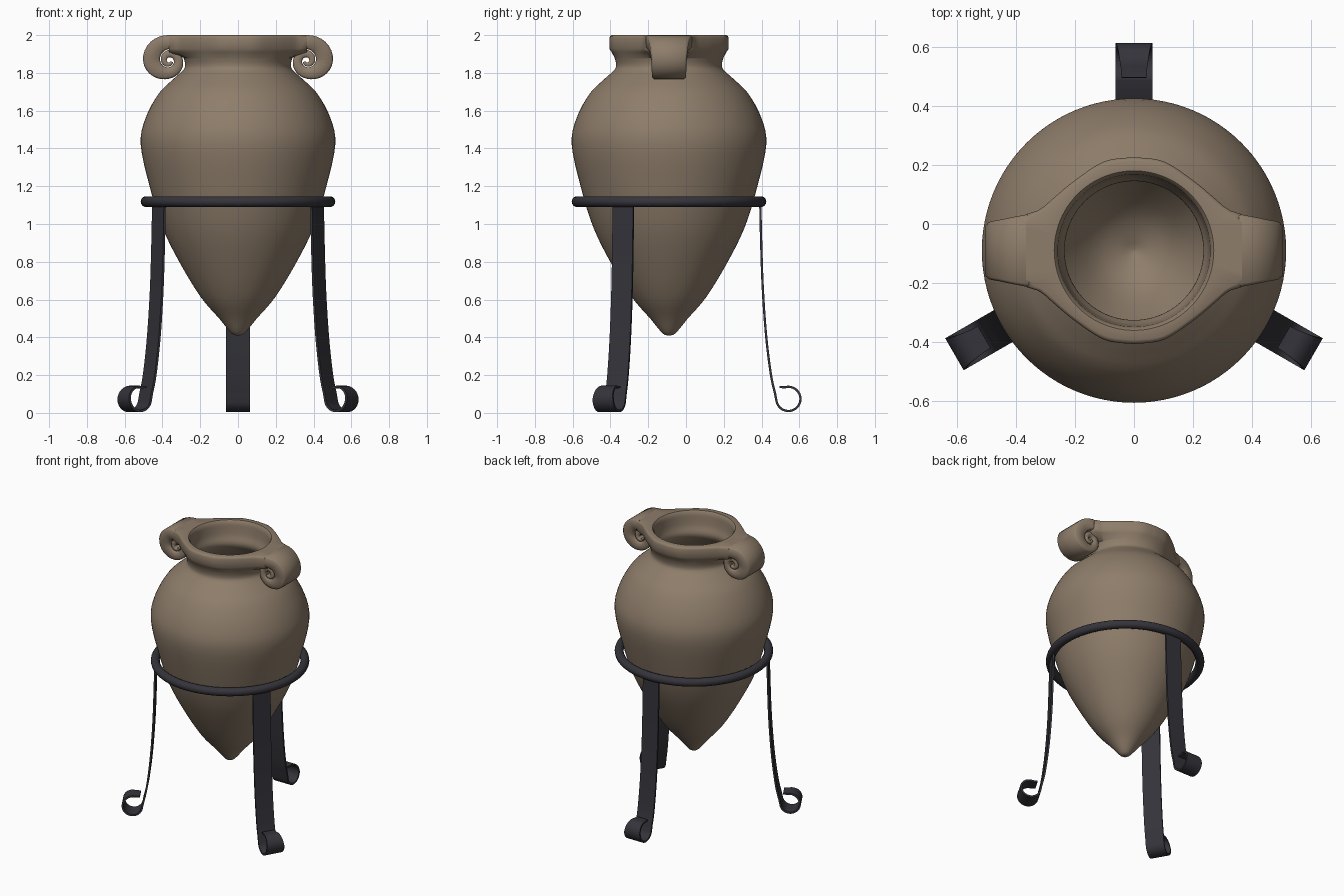
import bpy, bmesh, math

if "Cube" in bpy.data.objects:
    bpy.data.objects.remove(bpy.data.objects["Cube"])

CY = -0.09          # the shared vertical axis sits at y = CY
SEG = 96


def material(name, rgb):
    m = bpy.data.materials.new(name)
    m.diffuse_color = (*rgb, 1)
    m.use_nodes = True
    m.node_tree.nodes["Principled BSDF"].inputs["Base Color"].default_value = m.diffuse_color
    return m


clay = material("clay", (0.27, 0.205, 0.145))
iron = material("dark iron", (0.034, 0.034, 0.043))


def loft(name, rows, mat, angle=40):
    """Skin closed cross-sections in order and cap both ends."""
    bm = bmesh.new()
    vr = [[bm.verts.new(p) for p in row] for row in rows]
    n = len(vr[0])
    for a, b in zip(vr, vr[1:]):
        for i in range(n):
            j = (i + 1) % n
            bm.faces.new((a[i], a[j], b[j], b[i]))
    bm.faces.new(vr[0])
    bm.faces.new(vr[-1][::-1])
    bmesh.ops.recalc_face_normals(bm, faces=bm.faces[:])
    me = bpy.data.meshes.new(name)
    bm.to_mesh(me)
    bm.free()
    ob = bpy.data.objects.new(name, me)
    bpy.context.collection.objects.link(ob)
    me.materials.append(mat)
    smooth(ob, angle)
    return ob


def smooth(ob, angle):
    bpy.ops.object.select_all(action='DESELECT')
    ob.select_set(True)
    bpy.context.view_layer.objects.active = ob
    bpy.ops.object.shade_smooth_by_angle(angle=math.radians(angle))


def spline(pts, steps):
    """Catmull-Rom curve through 2D points."""
    p = [pts[0]] + list(pts) + [pts[-1]]
    out = []
    for k in range(1, len(p) - 2):
        for s in range(steps):
            t = s / steps
            out.append(tuple(0.5 * (2 * b + (c - a) * t + (2 * a - 5 * b + 4 * c - d) * t * t
                                    + (3 * b - a - 3 * c + d) * t ** 3)
                             for a, b, c, d in zip(*p[k - 1:k + 3])))
    return out + [tuple(pts[-1])]


def interp(table, x):
    for (x0, y0), (x1, y1) in zip(table, table[1:]):
        if x <= x1:
            return y0 + (y1 - y0) * (x - x0) / (x1 - x0)
    return table[-1][1]


def circle(r, z):
    return [(r * math.cos(2 * math.pi * i / SEG), CY + r * math.sin(2 * math.pi * i / SEG), z)
            for i in range(SEG)]


# Rim outline: a disc that narrows into a handle strip on each side
SX, SZ = 0.365, 1.865      # scroll centre
HALF = spline([(0, .316), (.1, .302), (.2, .238), (.27, .18), (.32, .138), (.37, .122)], 6)


def outline(z, inset):
    row = []
    for i in range(SEG):
        a = 2 * math.pi * i / SEG
        c, s = abs(math.cos(a)), abs(math.sin(a))
        lo, hi = 0.0, 0.6
        for _ in range(30):
            r = (lo + hi) / 2
            if r * c < SX and r * s < interp(HALF, r * c) - inset:
                lo = r
            else:
                hi = r
        row.append((lo * math.cos(a), CY + lo * math.sin(a), z))
    return row


# Vase: outer wall, flared rim with handle strips, then the inner wall
wall = spline([(.004, .41), (.035, .422), (.1, .50), (.195, .61), (.30, .78), (.40, .98),
               (.468, 1.2), (.515, 1.42), (.49, 1.56), (.42, 1.69), (.345, 1.765),
               (.29, 1.815), (.28, 1.845), (.288, 1.88)], 4)
inner = spline([(.258, 1.975), (.25, 1.9), (.235, 1.84), (.27, 1.78), (.38, 1.66), (.465, 1.42),
                (.42, 1.2), (.35, .98), (.25, .78), (.13, .61), (.004, .54)], 4)
rows = [circle(r, z) for r, z in wall]
rows += [outline(1.91, .012), outline(1.928, 0), outline(1.985, 0), outline(1.995, .004),
         outline(2.0, .014)]
rows += [circle(.27, 2.0), circle(.264, 1.993)] + [circle(r, z) for r, z in inner]
loft("vase", rows, clay, 45)

# Scroll handles: a thick band that curls inward, each turn nearly touching the next
RADII = [(i * .25, r) for i, r in enumerate(
    [.135, .138, .096, .074, .057, .043, .031, .021, .013, .008, .005, .003])]
SPIRAL = spline(RADII, 6)
WIDTH = [(0, .122), (.12, .104), (.25, .093), (.5, .088), (2, .088)]
for side, label in ((1, "right"), (-1, "left")):
    rows = []
    for k in range(-1, 55):
        t = max(k, 0) / 32
        a = math.pi / 2 - 2 * math.pi * t
        ro = interp(SPIRAL, t)
        ri = min(interp(SPIRAL, t + 1) + .004, ro - .001)
        w = interp(WIDTH, t)
        b = min(.01, (ro - ri) * .2)
        shift = -.01 if k < 0 else 0
        sect = [(ro - b, -w), (ro, -w + b), (ro, w - b), (ro - b, w),
                (ri + b, w), (ri, w - b), (ri, -w + b), (ri + b, -w)]
        rows.append([(side * (SX + shift + r * math.cos(a)), CY + y, SZ + r * math.sin(a))
                     for r, y in sect])
    loft(f"{label}_scroll_handle", rows, clay, 50)

# Stand ring
bpy.ops.mesh.primitive_torus_add(location=(0, CY, 1.118), major_radius=.486, minor_radius=.029,
                                 major_segments=64, minor_segments=14)
ring = bpy.context.object
ring.name = "stand_ring"
ring.data.materials.append(iron)
smooth(ring, 60)

# Legs: flat iron strips that flare out and curl up into a tapered foot
path = spline([(.483, 1.12), (.488, .9), (.497, .65), (.515, .4), (.54, .2), (.562, .1)], 5)
path += [(.632 + .064 * math.cos(math.radians(d)), .074 + .064 * math.sin(math.radians(d)))
         for d in range(195, 475, 10)]
path += [(.585, .137)]
for num, deg in enumerate((90, 210, 330), 1):
    ca, sa = math.cos(math.radians(deg)), math.sin(math.radians(deg))
    rows = []
    for i, (r, z) in enumerate(path):
        r0, z0 = path[max(i - 1, 0)]
        r1, z1 = path[min(i + 1, len(path) - 1)]
        ln = math.hypot(r1 - r0, z1 - z0)
        nr, nz = -(z1 - z0) / ln * .006, (r1 - r0) / ln * .006
        left = len(path) - 1 - i                 # taper over the last part of the curl
        w = .0625 - .02 * max(0, 1 - left / 12)
        rows.append([((r + s * nr) * ca - v * sa, CY + (r + s * nr) * sa + v * ca, z + s * nz)
                     for s, v in ((1, -w), (1, w), (-1, w), (-1, -w))])
    loft(f"stand_leg_{num}", rows, iron, 40)
